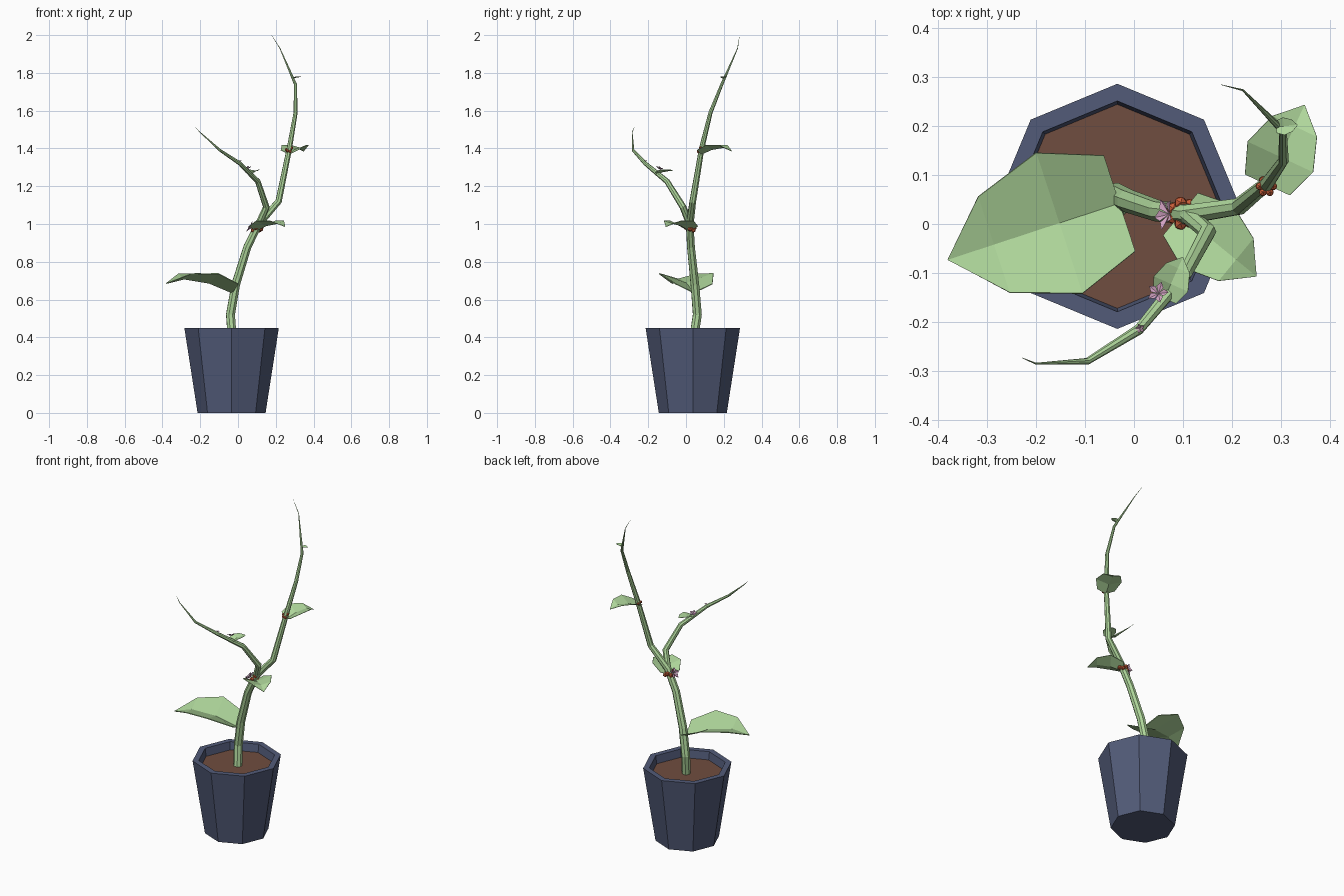
import bpy, bmesh, math, random
from mathutils import Vector

if "Cube" in bpy.data.objects:
    bpy.data.objects.remove(bpy.data.objects["Cube"])

random.seed(4)


def material(name, col):
    m = bpy.data.materials.new(name)
    m.diffuse_color = (*col, 1)
    m.use_nodes = True
    m.node_tree.nodes["Principled BSDF"].inputs["Base Color"].default_value = m.diffuse_color
    return m


GREEN = material("leaf_green", (0.43, 0.68, 0.33))
BLUE = material("pot_blue", (0.085, 0.105, 0.19))
BROWN = material("soil_brown", (0.16, 0.075, 0.05))
PINK = material("petal_pink", (0.68, 0.38, 0.57))
RED = material("berry_orange", (0.58, 0.11, 0.04))


def finish(name, bm, mat):
    bmesh.ops.recalc_face_normals(bm, faces=bm.faces)
    me = bpy.data.meshes.new(name)
    bm.to_mesh(me)
    bm.free()
    me.materials.append(mat)
    ob = bpy.data.objects.new(name, me)
    bpy.context.collection.objects.link(ob)
    return ob


def lathe(name, profile, mat, centre, sides=8):
    bm = bmesh.new()
    rings = []
    for r, z in profile:
        rings.append([bm.verts.new((centre[0] + r * math.cos(math.tau * i / sides),
                                    centre[1] + r * math.sin(math.tau * i / sides), z))
                      for i in range(sides)])
    for a, b in zip(rings, rings[1:]):
        for i in range(sides):
            j = (i + 1) % sides
            bm.faces.new((a[i], a[j], b[j], b[i]))
    bm.faces.new(rings[0])
    bm.faces.new(rings[-1])
    return finish(name, bm, mat)


def stem(name, points):
    # points are (x, y, z, radius)
    cu = bpy.data.curves.new(name, 'CURVE')
    cu.dimensions = '3D'
    cu.bevel_depth = 1
    cu.bevel_resolution = 2
    cu.use_fill_caps = True
    sp = cu.splines.new('POLY')
    sp.points.add(len(points) - 1)
    for p, (x, y, z, r) in zip(sp.points, points):
        p.co = (x, y, z, 1)
        p.radius = r
    sp.use_smooth = False
    cu.materials.append(GREEN)
    ob = bpy.data.objects.new(name, cu)
    bpy.context.collection.objects.link(ob)
    bpy.ops.object.select_all(action='DESELECT')
    ob.select_set(True)
    bpy.context.view_layer.objects.active = ob
    bpy.ops.object.convert(target='MESH')


# stations along a leaf: (distance, half width, midrib height, edge height) per unit length
LEAF = [(0, 0.28, 0.0, 0.13), (0.35, 0.41, 0.14, 0.28), (0.73, 0.28, 0.20, 0.27)]


def leaf(name, base, tip):
    base, tip = Vector(base), Vector(tip)
    flat = Vector((tip.x - base.x, tip.y - base.y, 0))
    n = Vector((-flat.y, flat.x, 0))
    size = flat.length
    bm = bmesh.new()
    rows = []
    for d, w, hm, he in LEAF:
        mid = base + flat * d
        rows.append([bm.verts.new(mid + n * (w * s) + Vector((0, 0, size * (he if s else hm))))
                     for s in (1, 0, -1)])
    end = bm.verts.new(tip)
    for a, b in zip(rows, rows[1:]):
        for i in (0, 1):
            bm.faces.new((a[i], a[i + 1], b[i + 1], b[i]))
    for i in (0, 1):
        bm.faces.new((rows[-1][i], rows[-1][i + 1], end))
    ob = finish(name, bm, GREEN)
    mod = ob.modifiers.new("thickness", 'SOLIDIFY')
    mod.thickness = 0.012 * size
    mod.offset = 0


def flower(name, centre, facing, r):
    # five cupped petals around a small centre
    q = Vector(facing).to_track_quat('Z', 'Y')
    c = Vector(centre)
    bm = bmesh.new()
    at = lambda a, d, h: bm.verts.new(
        c + q @ Vector((math.cos(a) * d, math.sin(a) * d, h)))
    for i in range(5):
        a = math.tau * i / 5
        root = at(a, 0, 0)
        left, right = at(a - 0.55, r * 0.7, r * 0.4), at(a + 0.55, r * 0.7, r * 0.4)
        mid, point = at(a, r * 0.6, r * 0.22), at(a, r * 1.1, r * 0.45)
        for f in ((root, left, mid), (root, mid, right), (left, point, mid), (mid, point, right)):
            bm.faces.new(f)
    finish(name, bm, PINK)


def berries(name, centre, spread, r, count):
    bm = bmesh.new()
    for i in range(count):
        a = math.tau * i / count
        pos = Vector(centre) + Vector((math.cos(a) * spread, math.sin(a) * spread,
                                       random.uniform(-1, 1) * spread))
        new = bmesh.ops.create_icosphere(bm, subdivisions=1, radius=r)["verts"]
        bmesh.ops.translate(bm, verts=new, vec=pos)
    finish(name, bm, RED)


# pot and soil
C = (-0.034, 0.036)
lathe("pot", [(0.18, 0), (0.25, 0.45), (0.215, 0.45), (0.207, 0.395)], BLUE, C)
lathe("soil", [(0.2, 0.38), (0.208, 0.402)], BROWN, C)

# stems
stem("main_stem", [(-0.03, 0.04, 0.39, 0.025), (-0.04, 0.06, 0.52, 0.025),
                   (-0.012, 0.047, 0.68, 0.024), (0.05, 0.026, 0.88, 0.022),
                   (0.11, 0.02, 1.0, 0.021), (0.215, 0.036, 1.12, 0.018),
                   (0.272, 0.083, 1.4, 0.0145), (0.305, 0.13, 1.59, 0.011),
                   (0.304, 0.19, 1.74, 0.008), (0.222, 0.273, 1.93, 0.002),
                   (0.178, 0.284, 2.0, 0.0005)])
stem("side_branch", [(0.11, 0.02, 1.0, 0.019), (0.15, -0.016, 1.09, 0.018),
                     (0.105, -0.1, 1.225, 0.015), (0.01, -0.215, 1.32, 0.011),
                     (-0.095, -0.28, 1.39, 0.007), (-0.2, -0.285, 1.485, 0.002),
                     (-0.228, -0.273, 1.515, 0.0005)])

# leaves
leaf("leaf_large", (-0.03, 0.042, 0.635), (-0.38, -0.073, 0.685))
leaf("leaf_middle", (0.095, 0.02, 0.962), (0.25, -0.107, 0.985))
leaf("leaf_upper", (0.272, 0.08, 1.368), (0.348, 0.243, 1.385))
leaf("leaf_top", (0.29, 0.198, 1.768), (0.334, 0.202, 1.78))
leaf("leaf_branch", (0.062, -0.152, 1.262), (0.1, -0.067, 1.28))

# flowers
flower("flower_fork", (0.072, 0.02, 0.98), (-0.8, 0.1, 0.5), 0.031)
flower("flower_branch", (0.05, -0.142, 1.29), (-0.2, 0.3, 0.9), 0.021)
flower("flower_branch_tip", (0.012, -0.213, 1.332), (0, 0, 1), 0.009)

# berry clusters around the stem
berries("berries_fork", (0.1, 0.022, 0.985), 0.022, 0.014, 7)
berries("berries_upper", (0.27, 0.077, 1.393), 0.014, 0.009, 6)
